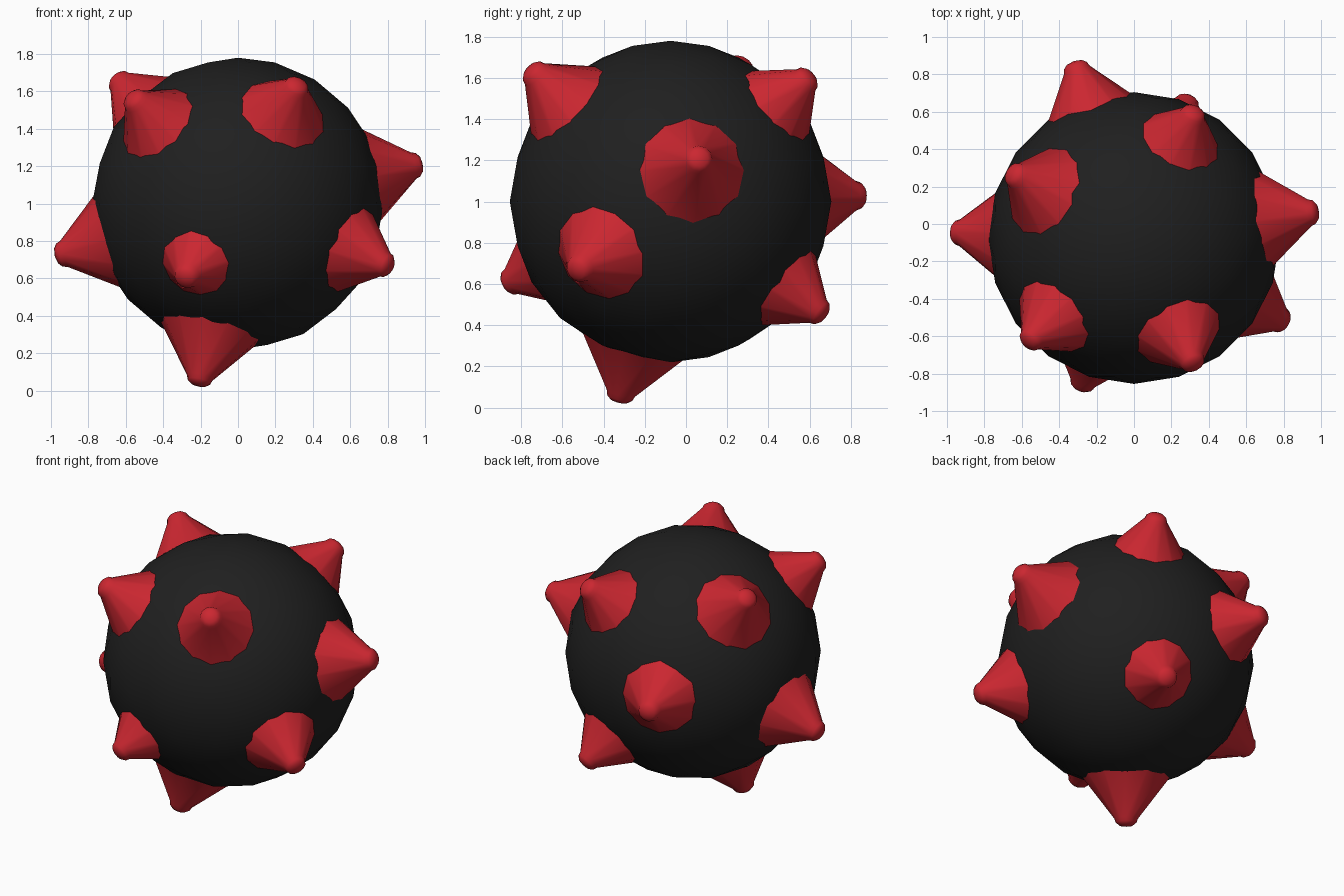
import bpy, bmesh
from math import sin, cos, pi
from mathutils import Vector

if "Cube" in bpy.data.objects:
    bpy.data.objects.remove(bpy.data.objects["Cube"])

CENTER = Vector((0, -0.075, 1.0))
RADIUS = 0.78
SIDES = 12


def material(name, rgb):
    m = bpy.data.materials.new(name)
    m.diffuse_color = (*rgb, 1)
    m.use_nodes = True
    m.node_tree.nodes["Principled BSDF"].inputs["Base Color"].default_value = m.diffuse_color
    return m


red = material("spike_red", (0.60, 0.02, 0.03))
black = material("ball_black", (0.014, 0.014, 0.014))

# Ball body
bpy.ops.mesh.primitive_ico_sphere_add(subdivisions=3, radius=RADIUS, location=CENTER)
ball = bpy.context.object
ball.name = "ball"
ball.data.materials.append(black)
bpy.ops.object.shade_smooth()

# Blunt cone profile: (radius, depth below tip)
PROFILE = [(0.30, 0.35), (0.072, 0.05), (0.064, 0.026), (0.042, 0.008)]


def spike(name, direction, reach):
    bm = bmesh.new()
    rings = []
    for r, d in PROFILE:
        rings.append([bm.verts.new((r * cos(2 * pi * i / SIDES), r * sin(2 * pi * i / SIDES), -d))
                      for i in range(SIDES)])
    for low, high in zip(rings, rings[1:]):
        for i in range(SIDES):
            j = (i + 1) % SIDES
            bm.faces.new((low[i], low[j], high[j], high[i]))
    tip = bm.verts.new((0, 0, 0))
    for i in range(SIDES):
        bm.faces.new((rings[-1][i], rings[-1][(i + 1) % SIDES], tip))
    bm.faces.new(rings[0][::-1])
    mesh = bpy.data.meshes.new(name)
    bm.to_mesh(mesh)
    bm.free()
    ob = bpy.data.objects.new(name, mesh)
    bpy.context.collection.objects.link(ob)
    axis = Vector(direction).normalized()
    ob.rotation_mode = 'QUATERNION'
    ob.rotation_quaternion = axis.to_track_quat('Z', 'Y')
    ob.location = CENTER + axis * reach
    mesh.materials.append(red)
    bpy.ops.object.select_all(action='DESELECT')
    ob.select_set(True)
    bpy.context.view_layer.objects.active = ob
    bpy.ops.object.shade_smooth_by_angle(angle=0.6)


# Spikes: direction from the ball centre, and distance of the tip
SPIKES = [
    ((-0.66, 0.35, 0.68), 1.01),
    ((-0.57, -0.56, 0.57), 0.99),
    ((0.32, -0.68, 0.64), 1.00),
    ((0.33, 0.69, 0.62), 0.98),
    ((0.97, 0.14, 0.21), 1.02),
    ((-0.97, 0.03, -0.28), 1.02),
    ((-0.29, -0.82, -0.41), 0.95),
    ((0.82, -0.46, -0.34), 1.00),
    ((-0.21, -0.25, -0.96), 1.03),
    ((-0.32, 0.94, 0.03), 1.00),
    ((0.29, 0.74, -0.55), 0.98),
]
for n, (direction, reach) in enumerate(SPIKES, 1):
    spike(f"spike_{n}", direction, reach)
